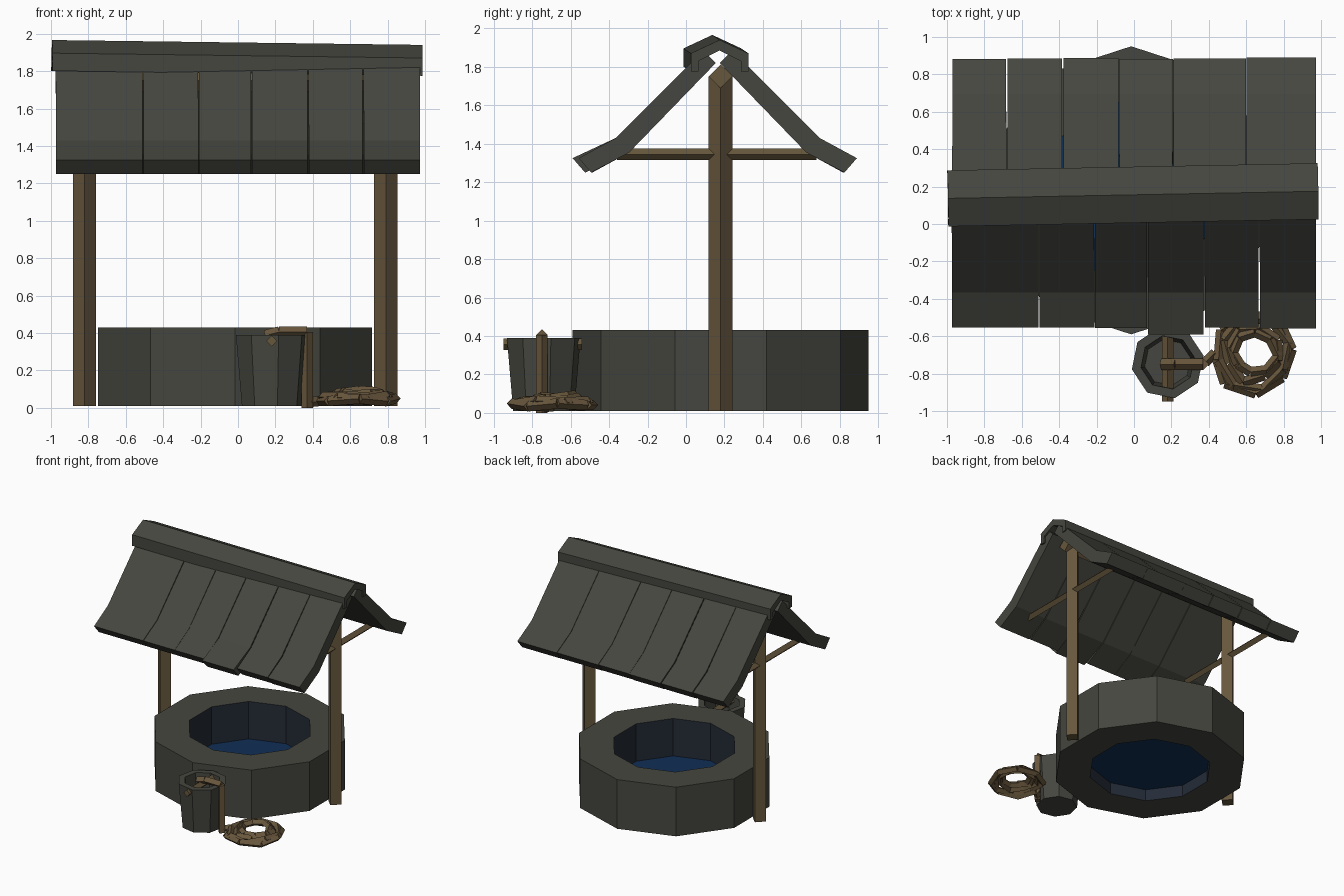
import bpy, bmesh, math, random
from mathutils import Vector, Matrix

if "Cube" in bpy.data.objects:
    bpy.data.objects.remove(bpy.data.objects["Cube"])

random.seed(4)

def material(name, rgb):
    m = bpy.data.materials.new(name)
    m.diffuse_color = (*rgb, 1)
    m.use_nodes = True
    m.node_tree.nodes["Principled BSDF"].inputs["Base Color"].default_value = m.diffuse_color
    return m

GREY = material("grey stone", (0.060, 0.061, 0.050))
WOOD = material("brown wood", (0.135, 0.096, 0.046))
ROPE = material("rope brown", (0.140, 0.095, 0.046))
WALL = material("wet inner wall", (0.017, 0.024, 0.038))
WATER = material("blue water", (0.005, 0.029, 0.092))

def finish(name, bm, mats):
    bmesh.ops.remove_doubles(bm, verts=bm.verts, dist=1e-5)
    bmesh.ops.recalc_face_normals(bm, faces=bm.faces)
    me = bpy.data.meshes.new(name)
    bm.to_mesh(me)
    bm.free()
    for m in mats:
        me.materials.append(m)
    ob = bpy.data.objects.new(name, me)
    bpy.context.collection.objects.link(ob)
    return ob

def lathe(name, profile, n, start, centre, mats, inner=()):
    """Spin a closed (radius, z) profile; segments listed in inner get material 1."""
    bm = bmesh.new()
    cols = []
    for i in range(n):
        a = start + 2 * math.pi * i / n
        cols.append([bm.verts.new((centre[0] + r * math.cos(a), centre[1] + r * math.sin(a), z))
                     for r, z in profile])
    k = len(profile)
    for i in range(n):
        a, b = cols[i], cols[(i + 1) % n]
        for j in range(k):
            q = (j + 1) % k
            if profile[j][0] == 0 and profile[q][0] == 0:
                continue
            f = bm.faces.new((a[j], a[q], b[q], b[j]))
            f.material_index = 1 if j in inner else 0
    return finish(name, bm, mats)

def bar(bm, a, b, r):
    """Four-sided bar, corner up, from a to b."""
    a, b = Vector(a), Vector(b)
    d = b - a
    mat = Matrix.Translation((a + b) / 2) @ d.to_track_quat('Z', 'Y').to_matrix().to_4x4()
    bmesh.ops.create_cone(bm, cap_ends=True, segments=4, radius1=r, radius2=r,
                          depth=d.length, matrix=mat)

def bar_object(name, a, b, r):
    bm = bmesh.new()
    bar(bm, a, b, r)
    return finish(name, bm, [WOOD])

def loft_x(name, profile, ends):
    """Loft a (y, z) profile between x positions; ends gives (x0, x1) per point."""
    bm = bmesh.new()
    a = [bm.verts.new((e[0], y, z)) for (y, z), e in zip(profile, ends)]
    b = [bm.verts.new((e[1], y, z)) for (y, z), e in zip(profile, ends)]
    bm.faces.new(a)
    bm.faces.new(b[::-1])
    for i in range(len(a)):
        j = (i + 1) % len(a)
        bm.faces.new((a[i], b[i], b[j], a[j]))
    return finish(name, bm, [GREY])

# Stone ring and water
CX, CY = -0.015, 0.18
lathe("stone_ring", [(0.49, 0.01), (0.77, 0.01), (0.77, 0.43), (0.49, 0.43)],
      10, math.pi / 2, (CX, CY), [GREY, WALL], inner=(3,))
bm = bmesh.new()
bmesh.ops.create_circle(bm, cap_ends=True, segments=10, radius=0.492,
                        matrix=Matrix.Translation((CX, CY, 0.11)))
finish("well_water", bm, [WATER])

# Posts, cross braces and ridge pole
for side, x in (("left", -0.82), ("right", 0.79)):
    bar_object(side + "_post", (x, 0.18, 0.01), (x, 0.18, 1.75), 0.062)
    bar_object(side + "_brace", (x, -0.36, 1.345), (x, 0.68, 1.345), 0.03)
bar_object("ridge_pole", (-0.90, 0.18, 1.75), (0.87, 0.18, 1.75), 0.062)

# Roof boards, bent near the eave, with thin uneven gaps
RY = 0.165
HALF = [(0.01, 1.82), (0.075, 1.885), (0.53, 1.43), (0.72, 1.325), (0.655, 1.25), (0.46, 1.355)]
ROWS = {"front": (-1, [-0.975, -0.51, -0.21, 0.07, 0.375, 0.67, 0.975]),
        "back": (1, [-0.975, -0.68, -0.38, -0.08, 0.21, 0.60, 0.975])}
for row, (s, cuts) in ROWS.items():
    for i in range(len(cuts) - 1):
        extra = 0.035 if (row == "front" and i == 3) else random.uniform(-0.004, 0.004)
        prof = [(RY + s * (d + (extra if d > 0.6 else 0)), z) for d, z in HALF]
        top = [random.uniform(0.0, 0.005) for _ in range(2)]
        low = [random.uniform(0.0, 0.005) for _ in range(2)]
        ends = [(cuts[i] + g[0], cuts[i + 1] - g[1]) for g in (top, top, low, low, low, low)]
        loft_x(f"{row}_roof_board_{i + 1}", prof, ends)

# Ridge cap, slightly crooked
cap = [(-0.15, -0.085), (-0.15, 0.01), (0, 0.08), (0.15, 0.01), (0.15, -0.085),
       (0.11, -0.085), (0.11, -0.03), (0, 0.025), (-0.11, -0.03), (-0.11, -0.085)]
ridge = loft_x("ridge_cap", cap, [(-0.99, 0.99)] * len(cap))
ridge.location = (-0.005, 0.156, 1.873)
ridge.rotation_euler = (0, math.radians(0.75), math.radians(1.1))

# Bucket with its cross rod
BX, BY = 0.18, -0.74
lathe("bucket", [(0, 0.01), (0.162, 0.01), (0.195, 0.39), (0.145, 0.39), (0.125, 0.06), (0, 0.06)],
      8, math.radians(11), (BX, BY), [GREY])
bar_object("bucket_rod", (BX, -0.95, 0.357), (BX, -0.54, 0.357), 0.03)

# Rope from the bucket down to the ground
bm = bmesh.new()
path = [(0.145, -0.75, 0.385), (0.22, -0.75, 0.405), (0.37, -0.75, 0.405), (0.37, -0.75, 0.0)]
for a, b in zip(path, path[1:]):
    bar(bm, a, b, 0.03)
finish("hanging_rope", bm, [ROPE])

# Coiled rope heap
bm = bmesh.new()
pts = []
for i in range(8 * 4 + 1):
    turn = i / 8
    r = (0.215, 0.185, 0.15, 0.115, 0.10)[int(turn)] + random.uniform(-0.018, 0.018)
    a = math.pi + i * 2 * math.pi / 8 + 0.2 * turn
    z = 0.035 + 0.012 * turn + random.uniform(-0.006, 0.012)
    pts.append((0.64 + r * math.cos(a), -0.69 + r * math.sin(a), z))
pts.insert(0, (0.38, -0.74, 0.03))
for a, b in zip(pts, pts[1:]):
    bar(bm, a, b, 0.027)
finish("rope_coil", bm, [ROPE])
